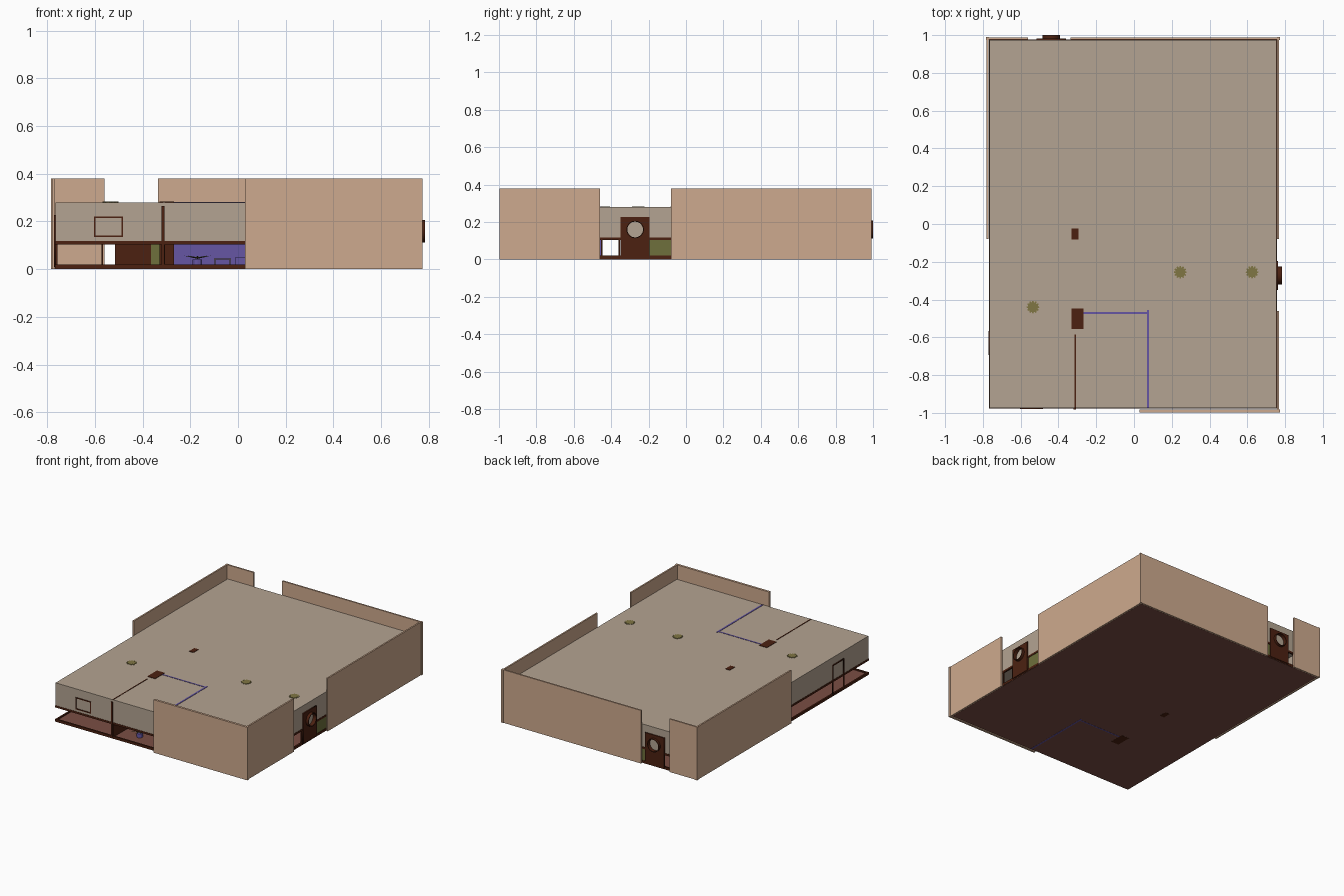
import bpy
from math import pi, cos, sin

cube = bpy.data.objects.get("Cube")
if cube:
    bpy.data.objects.remove(cube, do_unlink=True)


def material(name, rgb):
    m = bpy.data.materials.new(name)
    m.use_nodes = True
    color = [(c / 255 / 12.92 if c < 11 else ((c / 255 + 0.055) / 1.055) ** 2.4) for c in rgb] + [1]
    m.diffuse_color = color
    m.node_tree.nodes["Principled BSDF"].inputs["Base Color"].default_value = color
    return m


TAN = material("tan wall", (206, 170, 142))
BEIGE = material("beige plaster", (180, 164, 146))
BROWN = material("dark wood", (76, 33, 17))
FLOOR = material("red brown floor", (122, 78, 68))
PURPLE = material("purple wall", (102, 86, 164))
GREEN = material("green wall", (110, 112, 60))
OLIVE = material("olive brass", (128, 118, 68))


def finish(name, mat):
    ob = bpy.context.object
    ob.name = name
    ob.data.materials.append(mat)
    return ob


def box(name, x, y, z, mat):
    """Box from (low, high) pairs on each axis."""
    bpy.ops.mesh.primitive_cube_add(size=1, location=[sum(p) / 2 for p in (x, y, z)])
    ob = finish(name, mat)
    ob.scale = [p[1] - p[0] for p in (x, y, z)]
    return ob


def disc(name, loc, radius, depth, mat, sides=16):
    bpy.ops.mesh.primitive_cylinder_add(vertices=sides, radius=radius, depth=depth, location=loc)
    return finish(name, mat)


def rect(w, z0, z1):
    return [(-w, z0), (w, z0), (w, z1), (-w, z1)]


def circle(r, zc, n=32):
    return [(r * cos(2 * pi * i / n), zc + r * sin(2 * pi * i / n)) for i in range(n)]


def plate(name, outer, inner, depth, loc, side, mat):
    """Upright plate with a hole; side=True turns it to face along x."""
    cu = bpy.data.curves.new(name, "CURVE")
    cu.dimensions, cu.fill_mode, cu.extrude = "2D", "BOTH", depth / 2
    for pts in (outer, inner):
        sp = cu.splines.new("POLY")
        sp.points.add(len(pts) - 1)
        for p, (a, b) in zip(sp.points, pts):
            p.co = (a, b, 0, 1)
        sp.use_cyclic_u = True
    ob = bpy.data.objects.new(name, cu)
    bpy.context.collection.objects.link(ob)
    ob.location = loc
    ob.rotation_euler = (pi / 2, 0, pi / 2 if side else 0)
    bpy.ops.object.select_all(action="DESELECT")
    ob.select_set(True)
    bpy.context.view_layer.objects.active = ob
    bpy.ops.object.convert(target="MESH")
    finish(name, mat)


# Floor slab with dark wood skirting
L, R, F, B = -0.765, 0.755, -0.975, 0.975
box("floor", (L, R), (F, B), (0.001, 0.012), FLOOR)

# Roof and upper wall band, with wood rails along its foot and along the floor
box("roof", (L, R), (F, B), (0.268, 0.28), BEIGE)
T = 0.008
sides = {"front": ((L, R), (F, F + T)), "back": ((L, R), (B - T, B)),
         "left": ((R - T, R), (F, B)), "right": ((L, L + T), (F, B))}
for side, (x, y) in sides.items():
    box(side + "_wall_band", x, y, (0.115, 0.27), BEIGE)
    grow = lambda p: (p[0] - 0.002, p[1] + 0.002)
    box(side + "_window_rail", grow(x), grow(y), (0.104, 0.118), BROWN)
    box(side + "_floor_rail", grow(x), grow(y), (0.003, 0.02), BROWN)

# Posts between the window openings
for x, y in ((L, B - T), (-0.573, B - T), (R - T, -0.455), (R - T, -0.36)):
    box("window_post", (x, x + T), (y, y + T), (0.012, 0.11), BROWN)

# Tall outer walls with gaps for the doors
H = (0, 0.38)
box("outer_wall_front", (0.03, 0.772), (-0.998, -0.982), H, TAN)
box("outer_wall_back_right", (-0.78, -0.56), (0.977, 0.988), H, TAN)
box("outer_wall_back_left", (-0.335, 0.77), (0.977, 0.988), H, TAN)
box("outer_wall_right", (-0.78, -0.769), (-0.08, 0.988), H, TAN)
box("outer_wall_left_front", (0.757, 0.768), (-0.998, -0.46), H, TAN)
box("outer_wall_left_back", (0.757, 0.768), (-0.08, 0.988), H, TAN)
for x, y in ((0.765, 0.983), (-0.775, 0.983), (0.765, -0.99)):
    box("corner_post", (x - 0.008, x + 0.008), (y - 0.008, y + 0.008), H, TAN)

# Low green walls beside the doors
box("green_wall_back", (-0.365, R - T), (B - T, B - 0.001), (0.02, 0.106), GREEN)
box("green_wall_left", (R - T, R - 0.001), (-0.2, B - T), (0.02, 0.106), GREEN)

# Doors with round portholes
for name, loc, side in (("back", (-0.438, 0.977, 0), False), ("left", (0.757, -0.272, 0), True)):
    plate(name + "_door", rect(0.077, 0.01, 0.228), circle(0.043, 0.16), 0.012, loc, side, BROWN)
    ring_at = (loc[0] + 0.013, loc[1], 0) if side else (loc[0], loc[1] + 0.01, 0)
    plate(name + "_porthole", circle(0.047, 0.16), circle(0.042, 0.16), 0.026, ring_at, side, BROWN)

# Thin frames on the front and right bands
plate("front_picture_frame", rect(0.061, 0.135, 0.22), rect(0.055, 0.141, 0.214),
      0.006, (-0.543, F - 0.002, 0), False, BROWN)
plate("right_door_frame", rect(0.064, 0.01, 0.228), rect(0.057, 0.016, 0.221),
      0.008, (L - 0.002, -0.63, 0), True, BROWN)

# Inner partitions and pillars, just breaking the roof
box("purple_wall_across", (-0.27, 0.08), (-0.477, -0.467), (0, 0.282), PURPLE)
box("purple_wall_along", (0.068, 0.08), (-0.973, -0.455), (0, 0.282), PURPLE)
box("large_pillar", (-0.33, -0.268), (-0.555, -0.447), (0, 0.283), BROWN)
box("small_pillar", (-0.33, -0.295), (-0.083, -0.025), (0, 0.283), BROWN)
box("partition", (-0.314, -0.307), (-0.975, -0.585), (0.012, 0.282), BROWN)
box("partition_post", (-0.321, -0.308), (-0.982, -0.965), (0.012, 0.265), BROWN)

# Ceiling lamps with beaded rims
for x, y in ((-0.535, -0.44), (0.245, -0.255), (0.625, -0.255)):
    disc("ceiling_lamp", (x, y, 0.271), 0.027, 0.024, OLIVE)
    for i in range(12):
        a = i * pi / 6
        disc("lamp_bead", (x + 0.029 * cos(a), y + 0.029 * sin(a), 0.276), 0.005, 0.014, OLIVE, 8)

# Potted plant near the front
px, py = -0.17, -0.87
disc("plant_pot", (px, py, 0.026), 0.02, 0.03, PURPLE, 12)
for i in range(8):
    a = i * pi / 4
    bpy.ops.mesh.primitive_cone_add(vertices=4, radius1=0.008, depth=0.06,
                                    location=(px + 0.03 * cos(a), py + 0.03 * sin(a), 0.052),
                                    rotation=(0, 1.4, a))
    finish("plant_leaf", GREEN).scale.x = 0.4

# Low bench and seat beside the plant
box("bench_top", (-0.1, -0.03), (-0.8, -0.72), (0.041, 0.045), OLIVE)
for x in (-0.098, -0.035):
    for y in (-0.798, -0.725):
        box("bench_leg", (x, x + 0.004), (y, y + 0.004), (0.012, 0.042), OLIVE)
box("seat", (-0.01, 0.05), (-0.8, -0.7), (0.012, 0.052), PURPLE)
